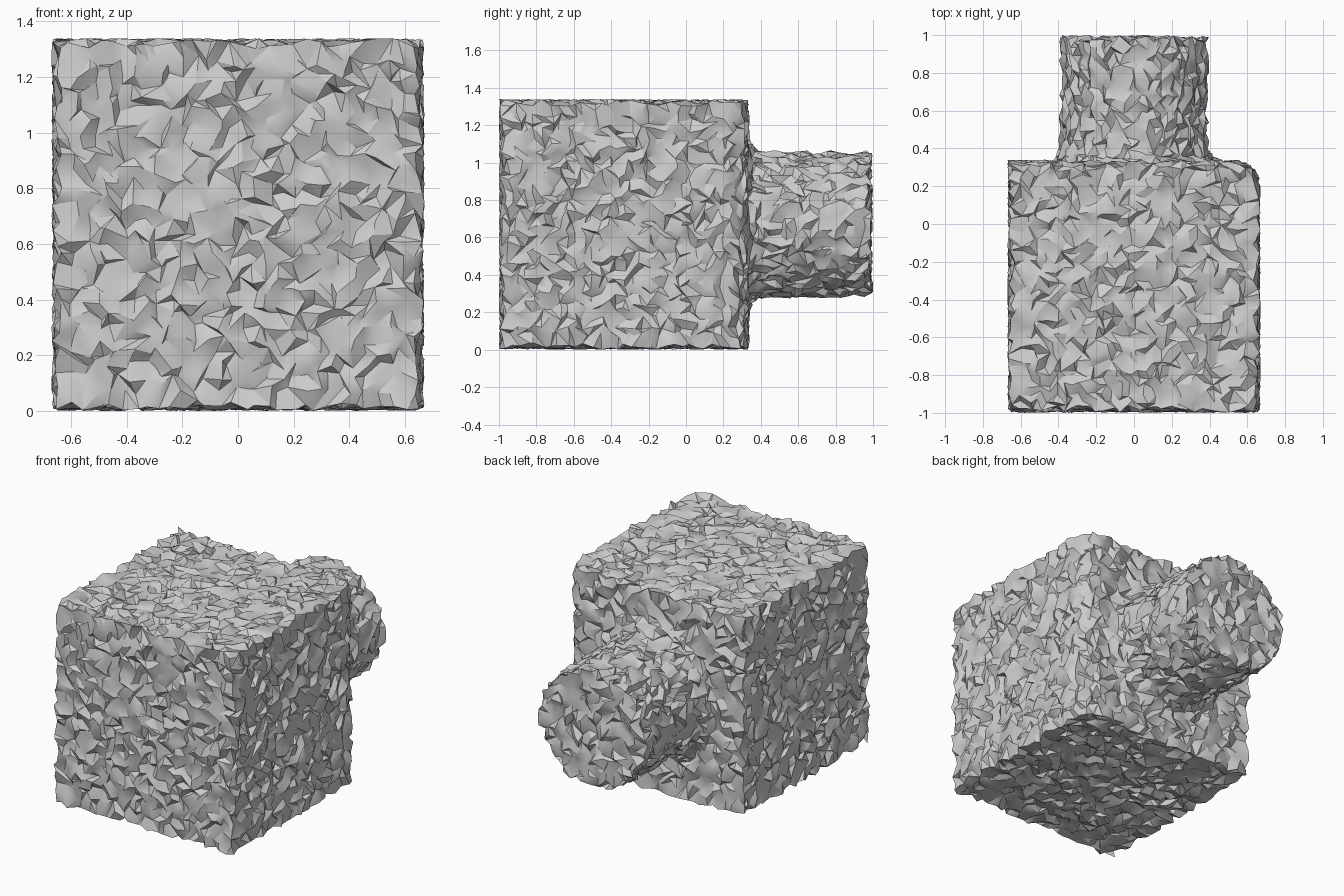
import bpy, bmesh, math, random
from mathutils import Vector

random.seed(7)
if "Cube" in bpy.data.objects:
    bpy.data.objects.remove(bpy.data.objects["Cube"], do_unlink=True)

HALF, FRONT, BACK, END = 0.65, -0.98, 0.32, 0.98   # body half width, y limits
MID_Z, RADIUS, FILLET = 0.67, 0.38, 0.11           # neck axis height and size
ROUGH = 0.02                                       # surface roughness

stone = bpy.data.materials.new("grey stone")
stone.use_nodes = True
colour = (0.6, 0.6, 0.6, 1)
stone.diffuse_color = colour
stone.node_tree.nodes["Principled BSDF"].inputs["Base Color"].default_value = colour


def make_object(name, bm):
    bmesh.ops.recalc_face_normals(bm, faces=bm.faces)
    mesh = bpy.data.meshes.new(name)
    bm.to_mesh(mesh)
    bm.free()
    obj = bpy.data.objects.new(name, mesh)
    bpy.context.collection.objects.link(obj)
    return obj


# Block: square plan with one rounded back corner, extruded upwards
corner = 0.12
plan = [(-HALF, BACK), (-HALF, FRONT), (HALF, FRONT)]
for i in range(9):
    a = math.radians(90 * i / 8)
    plan.append((HALF - corner + corner * math.cos(a), BACK - corner + corner * math.sin(a)))
bm = bmesh.new()
base = bm.faces.new([bm.verts.new((x, y, MID_Z - HALF)) for x, y in plan])
top = bmesh.ops.extrude_face_region(bm, geom=[base])["geom"]
bmesh.ops.translate(bm, vec=(0, 0, 2 * HALF), verts=[v for v in top if isinstance(v, bmesh.types.BMVert)])
block = make_object("rough_block_with_neck", bm)

# Neck: lathed profile that flares into the back of the block
profile = [(0, BACK - 0.1), (RADIUS + FILLET, BACK - 0.1)]
for i in range(7):
    a = math.radians(90 * i / 6)
    profile.append((RADIUS + FILLET * (1 - math.sin(a)), BACK + FILLET * (1 - math.cos(a))))
profile += [(RADIUS, END), (0, END)]
bm = bmesh.new()
pts = [bm.verts.new((r, y, MID_Z)) for r, y in profile]
edges = [bm.edges.new(pair) for pair in zip(pts, pts[1:])]
bmesh.ops.spin(bm, geom=pts + edges, cent=(0, 0, MID_Z), axis=(0, 1, 0),
               angle=math.tau, steps=64, use_duplicate=False)
bmesh.ops.remove_doubles(bm, verts=bm.verts, dist=0.0001)
neck = make_object("neck_helper", bm)
neck.hide_render = True

# Join the two and rebuild as an even mesh
join = block.modifiers.new("join", "BOOLEAN")
join.operation, join.solver, join.object = "UNION", "EXACT", neck
grid = block.modifiers.new("grid", "REMESH")
grid.mode, grid.octree_depth, grid.scale = "SHARP", 6, 0.7
grid.use_remove_disconnected = False
bpy.context.view_layer.update()
even = bpy.data.meshes.new_from_object(block.evaluated_get(bpy.context.evaluated_depsgraph_get()))
block.modifiers.clear()
block.data = even
bpy.data.objects.remove(neck, do_unlink=True)

# Roughen: split quads along random diagonals and shift every vertex
bm = bmesh.new()
bm.from_mesh(even)
quads = list(bm.faces)
random.shuffle(quads)
half = len(quads) // 2
bmesh.ops.triangulate(bm, faces=quads[:half], quad_method="FIXED")
bmesh.ops.triangulate(bm, faces=[f for f in bm.faces if len(f.verts) > 3], quad_method="ALTERNATE")
for v in bm.verts:
    v.co += Vector([random.uniform(-ROUGH, ROUGH) for _ in range(3)])
bm.to_mesh(even)
bm.free()
even.materials.clear()
even.materials.append(stone)

bpy.ops.object.select_all(action="DESELECT")
block.select_set(True)
bpy.context.view_layer.objects.active = block
bpy.ops.object.shade_smooth_by_angle(angle=math.radians(30))
